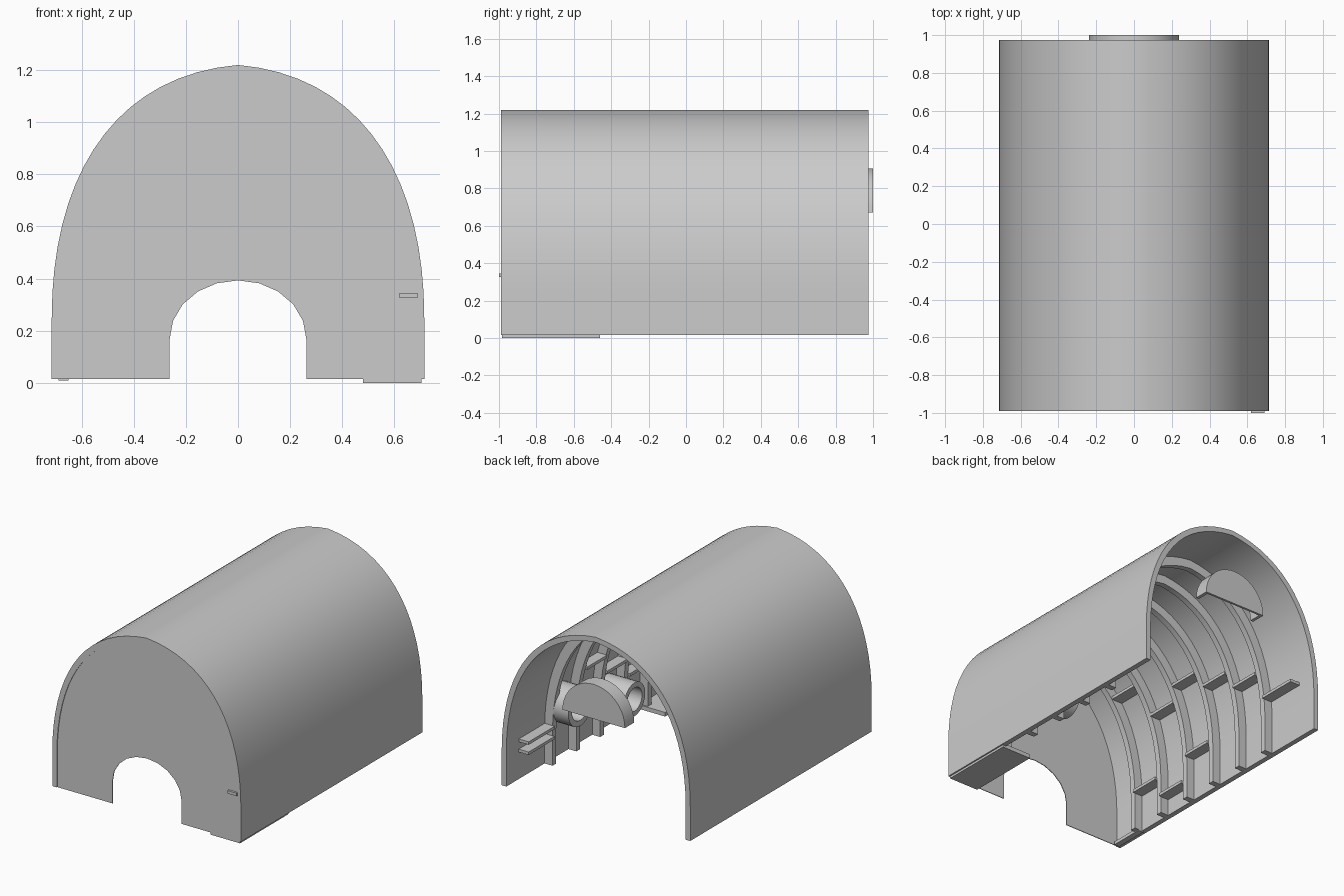
import bpy, bmesh, math
from mathutils import Vector
from mathutils.geometry import interpolate_bezier

if "Cube" in bpy.data.objects:
    bpy.data.objects.remove(bpy.data.objects["Cube"])

grey = bpy.data.materials.new("plain grey")
grey.use_nodes = True
grey.diffuse_color = (0.6, 0.6, 0.6, 1)
grey.node_tree.nodes["Principled BSDF"].inputs["Base Color"].default_value = (0.6, 0.6, 0.6, 1)

FLOOR = 0.015
SKIN = 0.035
RIB_EDGES = [-0.73 + 0.258 * i for i in range(6)]
RIB_WIDTH = 0.04


def finish(name, bm):
    """Turn a bmesh into a shaded, coloured object."""
    bmesh.ops.recalc_face_normals(bm, faces=bm.faces)
    mesh = bpy.data.meshes.new(name)
    bm.to_mesh(mesh)
    bm.free()
    mesh.materials.append(grey)
    obj = bpy.data.objects.new(name, mesh)
    bpy.context.collection.objects.link(obj)
    bpy.ops.object.select_all(action='DESELECT')
    obj.select_set(True)
    bpy.context.view_layer.objects.active = obj
    bpy.ops.object.shade_smooth_by_angle(angle=math.radians(30))
    return obj


def extrude(name, outline, y0, y1):
    """Solid from an (x, z) outline drawn out along y."""
    bm = bmesh.new()
    face = bm.faces.new([bm.verts.new((x, y0, z)) for x, z in outline])
    new = bmesh.ops.extrude_face_region(bm, geom=[face])["geom"]
    verts = [v for v in new if isinstance(v, bmesh.types.BMVert)]
    bmesh.ops.translate(bm, verts=verts, vec=(0, y1 - y0, 0))
    return finish(name, bm)


def band(name, outer, inner, y0, y1):
    """Curved strip between two matching open profiles."""
    bm = bmesh.new()
    rows = [[bm.verts.new((x, y, z)) for x, z in line]
            for line, y in ((outer, y0), (inner, y0), (inner, y1), (outer, y1))]
    for k in range(4):
        a, b = rows[k], rows[(k + 1) % 4]
        for i in range(len(a) - 1):
            bm.faces.new((a[i], a[i + 1], b[i + 1], b[i]))
    for end in (0, -1):
        bm.faces.new([row[end] for row in rows])
    return finish(name, bm)


def box(name, x0, x1, y0, y1, z0, z1):
    return extrude(name, [(x0, z0), (x1, z0), (x1, z1), (x0, z1)], y0, y1)


def arch(inset):
    """Pointed vault profile, from the left foot over the top to the right foot."""
    w, top = 0.715 - inset, 1.22 - inset
    curve = interpolate_bezier(Vector((w, 0.25)), Vector((w, 0.8 - inset)),
                               Vector((0.47 * w / 0.715, top - 0.04)), Vector((0, top)), 18)
    half = [(w, FLOOR)] + [(p.x, p.y) for p in curve]
    return half + [(-x, z) for x, z in reversed(half[:-1])]


def wall_x(z):
    """Half width of the vault's inner face at a height."""
    line = arch(SKIN)
    for (xa, za), (xb, zb) in zip(line, line[1:]):
        if za <= z <= zb:
            return xa + (xb - xa) * (z - za) / (zb - za)
    return 0


def semicircle(r, cz, n, rz=None):
    rz = rz or r
    return [(r * math.cos(math.pi * i / n), cz + rz * math.sin(math.pi * i / n))
            for i in range(n + 1)]


# Vault shell
band("vault_shell", arch(0), arch(SKIN), -0.99, 0.975)

# Front wall with arched doorway
door = [(0.262, FLOOR)] + semicircle(0.262, 0.17, 10, 0.223) + [(-0.262, FLOOR)]
extrude("front_wall", arch(SKIN) + door[::-1], -0.985, -0.98)

# Inner ribs
for i, edge in enumerate(RIB_EDGES):
    band(f"rib_{i + 1}", arch(SKIN - 0.01), arch(SKIN + 0.06), edge - RIB_WIDTH, edge)


# Shelves between the ribs: bay number and height
def shelf(name, side, bay, z, depth=0.075):
    y0 = RIB_EDGES[bay]
    y1 = y0 + (0.218 if bay < 5 else 0.28)
    x = wall_x(z)
    box(name, side * (x - depth), side * (x + 0.01), y0, y1, z - 0.01, z + 0.01)


right_shelves = [(0, 0.9), (0, 0.28), (1, 0.7), (1, 0.14), (2, 0.79),
                 (2, 0.32), (3, 0.69), (4, 0.58), (5, 0.4)]
left_shelves = [(1, 0.33), (2, 0.45), (3, 0.58), (5, 0.28), (5, 0.21)]
for side, label, items in ((-1, "right", right_shelves), (1, "left", left_shelves)):
    for i, (bay, z) in enumerate(items):
        shelf(f"{label}_shelf_{i + 1}", side, bay, z)
box("front_corner_shelf", 0.62, 0.69, -1.0, -0.77, 0.325, 0.345)


# Hollow tubes standing out from the left wall
def tube(name, y, z, r, x0, x1):
    bm = bmesh.new()
    n = 24
    rings = []
    for x, rad in ((x0, r), (x1, r), (x1, r * 0.7), (x0, r * 0.7)):
        rings.append([bm.verts.new((x, y + rad * math.cos(2 * math.pi * i / n),
                                    z + rad * math.sin(2 * math.pi * i / n)))
                      for i in range(n)])
    for k in range(4):
        a, b = rings[k], rings[(k + 1) % 4]
        for i in range(n):
            j = (i + 1) % n
            bm.faces.new((a[i], a[j], b[j], b[i]))
    finish(name, bm)


tube("front_tube", -0.1, 0.26, 0.115, 0.46, 0.68)
tube("back_tube", 0.43, 0.4, 0.13, 0.5, 0.68)

# Low floor plate and small foot strip
box("floor_plate", 0.48, 0.705, -0.985, -0.46, 0, 0.028)
box("foot_strip", -0.69, -0.65, -0.97, -0.73, 0.008, 0.03)

# Half-round hood at the open back: face plate and rim
extrude("hood_face", semicircle(0.237, 0.67, 20), 0.985, 1.0)
band("hood_rim", semicircle(0.237, 0.67, 20), semicircle(0.215, 0.67, 20), 0.9, 0.985)
